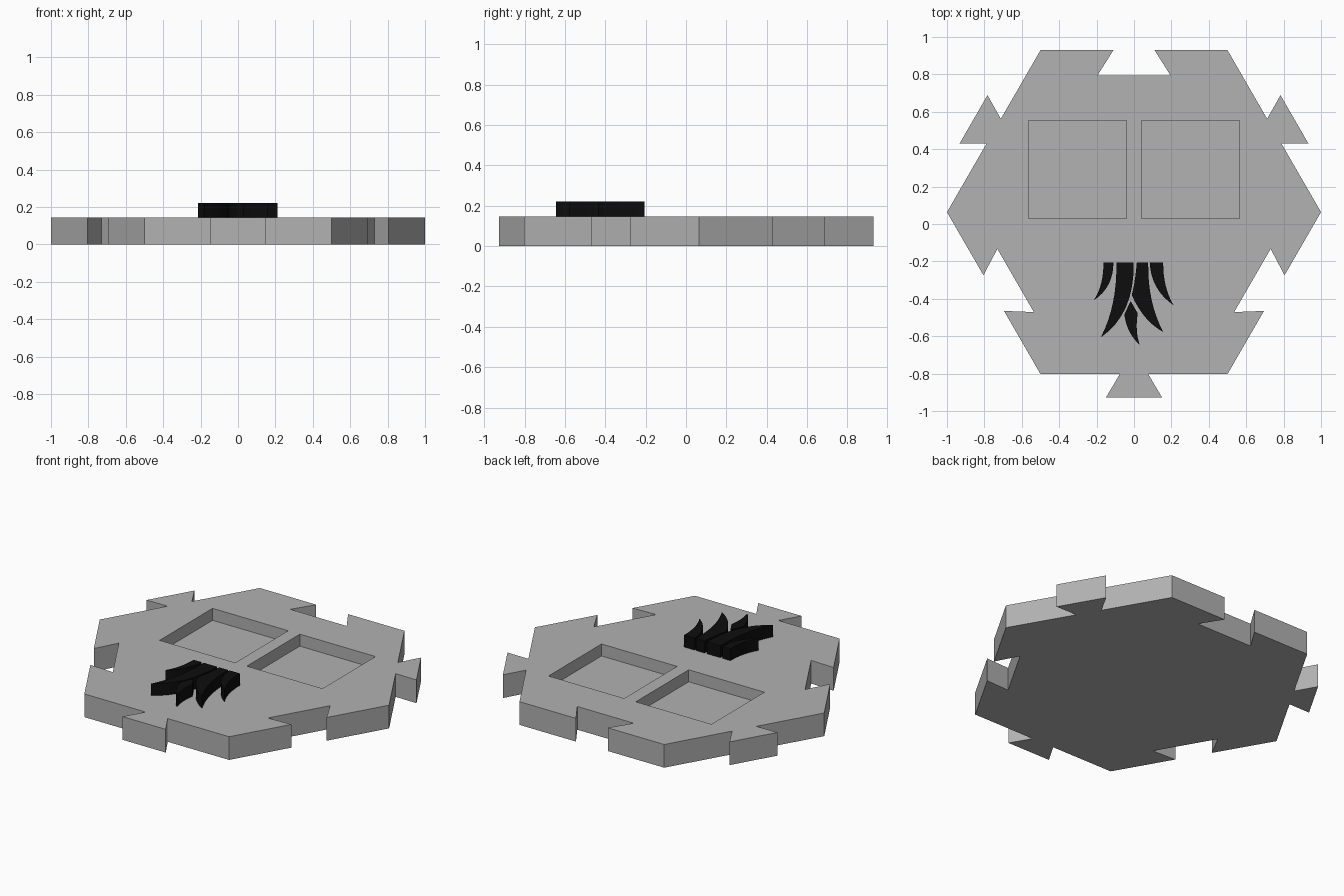
import bpy, bmesh, math
from mathutils import Vector

if "Cube" in bpy.data.objects:
    bpy.data.objects.remove(bpy.data.objects["Cube"])


def material(name, rgb):
    m = bpy.data.materials.new(name)
    m.diffuse_color = (*rgb, 1)
    m.use_nodes = True
    m.node_tree.nodes["Principled BSDF"].inputs["Base Color"].default_value = m.diffuse_color
    return m


GREY = material("stone grey", (0.445, 0.445, 0.445))
BLACK = material("black", (0.004, 0.004, 0.004))


def prism(name, outlines, z0, z1, mat):
    """Extrude one or more 2D outlines between two heights."""
    bm = bmesh.new()
    for pts in outlines:
        face = bm.faces.new([bm.verts.new((x, y, z0)) for x, y in pts])
        ext = bmesh.ops.extrude_face_region(bm, geom=[face])
        for v in ext["geom"]:
            if isinstance(v, bmesh.types.BMVert):
                v.co.z = z1
    bmesh.ops.recalc_face_normals(bm, faces=bm.faces)
    me = bpy.data.meshes.new(name)
    bm.to_mesh(me)
    bm.free()
    me.materials.append(mat)
    ob = bpy.data.objects.new(name, me)
    bpy.context.collection.objects.link(ob)
    return ob


# Hexagonal tile outline with dovetail tabs and notches on its sides
CY, APO, THICK, FLOOR = 0.0635, 0.866, 0.145, 0.07
TAB = [(0.076, 0), (0.15, 0.125), (-0.15, 0.125), (-0.076, 0)]
NOTCH = [(0.11, 0), (0.195, -0.135), (-0.195, -0.135), (-0.11, 0)]
sides = {30: TAB, 90: NOTCH, 150: TAB, 210: NOTCH, 270: TAB, 330: NOTCH}
outline = []
for deg, joint in sides.items():
    a = math.radians(deg)
    n, t = Vector((math.cos(a), math.sin(a))), Vector((math.sin(a), -math.cos(a)))
    for along, out in [(0.5, 0)] + joint:
        p = n * (APO + out) + t * along
        outline.append((p.x, p.y + CY))
tile = prism("tile", [outline], 0, THICK, GREY)

# Two square pockets cut into the top
pockets = []
for s in (-1, 1):
    pockets.append([(s * 0.04, 0.03), (s * 0.563, 0.03), (s * 0.563, 0.553), (s * 0.04, 0.553)])
cutter = prism("pocket_cutter", pockets, FLOOR, 0.3, GREY)
cutter.hide_render = True
mod = tile.modifiers.new("pockets", "BOOLEAN")
mod.operation, mod.solver, mod.object = "DIFFERENCE", "EXACT", cutter
bpy.context.view_layer.objects.active = tile
bpy.ops.object.modifier_apply(modifier="pockets")
bpy.data.objects.remove(cutter)


# Raised curved blades
def curve(a, c, b, n=8):
    a, c, b = Vector(a), Vector(c), Vector(b)
    return [tuple(a * (1 - t) ** 2 + c * 2 * t * (1 - t) + b * t * t)
            for t in (i / n for i in range(n + 1))]


def blade(left, left_ctrl, tip, right_ctrl, right):
    return curve(left, left_ctrl, tip) + curve(tip, right_ctrl, right)[1:]


TOP = -0.205
blades = [
    blade((-0.163, TOP), (-0.163, -0.33), (-0.215, -0.408), (-0.11, -0.34), (-0.11, TOP)),
    blade((-0.094, TOP), (-0.09, -0.44), (-0.178, -0.607), (0.005, -0.48), (-0.002, TOP)),
    curve((0.015, TOP), (0.008, -0.30), (-0.012, -0.38))
    + curve((-0.012, -0.38), (0.05, -0.52), (0.157, -0.578))[1:]
    + curve((0.157, -0.578), (0.072, -0.42), (0.076, TOP))[1:],
    blade((0.084, TOP), (0.09, -0.35), (0.212, -0.435), (0.155, -0.34), (0.156, TOP)),
    [(-0.018, -0.412)] + blade((-0.052, -0.485), (-0.035, -0.59), (0.03, -0.645),
                               (0.005, -0.57), (0.02, -0.478)),
]
prism("raised_blades", blades, THICK, 0.22, BLACK)
